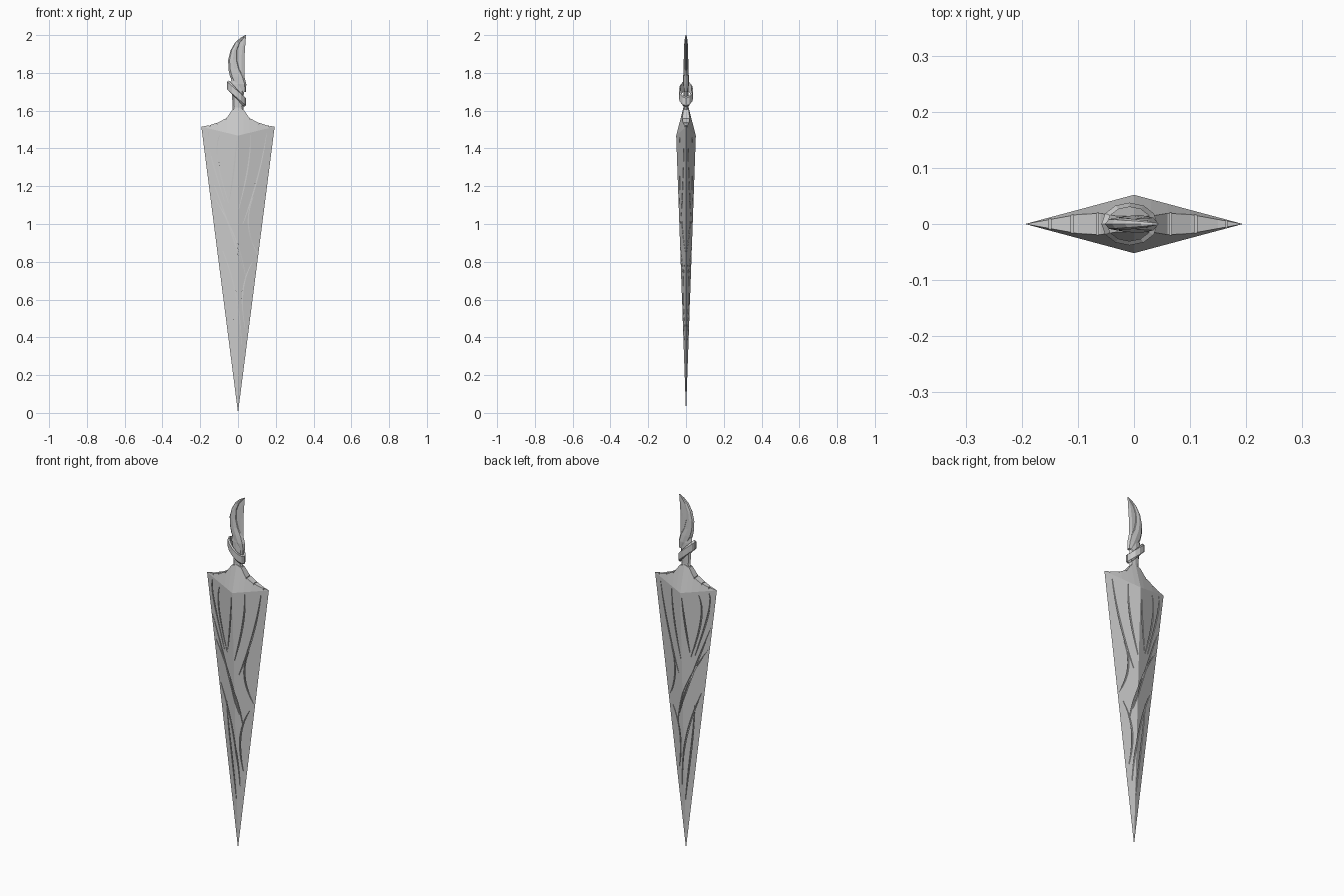
import bpy, bmesh, math

if "Cube" in bpy.data.objects:
    bpy.data.objects.remove(bpy.data.objects["Cube"])

mat = bpy.data.materials.new("pale grey")
mat.diffuse_color = (0.6, 0.6, 0.6, 1)
mat.use_nodes = True
mat.node_tree.nodes["Principled BSDF"].inputs["Base Color"].default_value = mat.diffuse_color


def make(name, verts, faces):
    me = bpy.data.meshes.new(name)
    bm = bmesh.new()
    vs = [bm.verts.new(v) for v in verts]
    for f in faces:
        bm.faces.new([vs[i] for i in f])
    bmesh.ops.recalc_face_normals(bm, faces=bm.faces)
    bm.to_mesh(me)
    bm.free()
    me.materials.append(mat)
    ob = bpy.data.objects.new(name, me)
    bpy.context.collection.objects.link(ob)
    return ob


def skin(rings, closed=False):
    """Join equal rings of points into a capped or closed tube."""
    n, m = len(rings[0]), len(rings)
    verts = [p for r in rings for p in r]
    faces = []
    for k in range(m if closed else m - 1):
        a, b = k * n, (k + 1) % m * n
        for i in range(n):
            j = (i + 1) % n
            faces.append((a + i, a + j, b + j, b + i))
    if not closed:
        faces += [tuple(range(n)), tuple(range((m - 1) * n, m * n))]
    return verts, faces


def loft(name, sections, sides=8):
    """Stack flattened rings given as (z, left x, right x, half depth)."""
    rings = []
    for z, l, r, h in sections:
        ts = [2 * math.pi * i / sides for i in range(sides)]
        rings.append([((l + r) / 2 + (r - l) / 2 * math.cos(t), h * math.sin(t), z) for t in ts])
    return make(name, *skin(rings))


# Blade: diamond wedge with bevelled, sweeping shoulders
W, D, ZC, ZR = 0.194, 0.052, 1.515, 1.468
half = [(0.15, 1.523, 0.008), (0.1, 1.54, 0.017), (0.06, 1.562, 0.019), (0.03, 1.605, 0.014)]
cols = [(-x, z, h) for x, z, h in half] + [(0, 1.615, 0.014)] + [(x, z, h) for x, z, h in half[::-1]]
verts = [(0, 0, 0), (-W, 0, ZC), (W, 0, ZC)]
for x, z, h in cols:
    k = 1 - abs(x) / W
    for s in (-1, 1):
        verts += [(x, s * D * k, ZC - (ZC - ZR) * k), (x, s * h, z)]
n = len(cols)
faces = []
for o in (0, 2):
    low = [3 + 4 * i + o for i in range(n)]
    mid = n // 2
    faces += [[0, 1] + low[:mid + 1], [0] + low[mid:] + [2]]
    faces += [(a, b, b + 1, a + 1) for a, b in zip(low, low[1:])]
    faces += [(1, low[0], low[0] + 1), (2, low[-1], low[-1] + 1)]
top = [4 + 4 * i for i in range(n)]
faces += [(a, b, b + 2, a + 2) for a, b in zip(top, top[1:])]
faces += [(1, top[0], top[0] + 2), (2, top[-1], top[-1] + 2)]
blade = make("blade", verts, faces)


# Flowing grain grooves: three points each, as (fraction of half width, height)
grain = [
    ((-.52, 1.47), (-.62, 1.32), (-.35, 1.11)),
    ((-.04, 1.44), (-.14, 1.28), (-.31, 1.13)),
    ((.35, 1.47), (.3, 1.28), (.03, 1.08)),
    ((.8, 1.48), (.62, 1.22), (.2, 1.0)),
    ((-.8, 1.49), (-.82, 1.36), (-.5, 1.12)),
    ((-.97, 1.17), (-.05, .90), (.45, .71)),
    ((-.97, 1.30), (-.4, 1.0), (.25, .77)),
    ((-.97, .94), (-.2, .65), (.4, .36)),
    ((.55, 1.14), (.45, .98), (.97, .84)),
    ((-.6, .83), (-.5, .54), (-.1, .28)),
    ((.75, .80), (.3, .62), (.65, .45)),
]


def groove(pts, side, half_width=0.0035, depth=0.007, steps=14):
    path = []
    for i in range(steps + 1):
        t = i / steps
        w = ((1 - t) * (1 - 2 * t), 4 * t * (1 - t), t * (2 * t - 1))
        u = sum(a * p[0] for a, p in zip(w, pts))
        z = sum(a * p[1] for a, p in zip(w, pts))
        path.append((u, z))
    xz = [(u * W * z / ZC, z) for u, z in path]
    rings = []
    for i, (u, z) in enumerate(path):
        a, b = xz[max(i - 1, 0)], xz[min(i + 1, steps)]
        dx, dz = b[0] - a[0], b[1] - a[1]
        ln = math.hypot(dx, dz)
        hw = half_width * (0.3 + 0.7 * math.sin(math.pi * i / steps))
        ox, oz = -dz / ln * hw, dx / ln * hw
        y = D * z / ZR * (1 - abs(u))
        lo, hi = max(y - depth, 0.0015), y + 0.02
        x = xz[i][0]
        rings.append([(x - ox, side * lo, z - oz), (x + ox, side * lo, z + oz),
                      (x + ox, side * hi, z + oz), (x - ox, side * hi, z - oz)])
    return make("groove_cutter", *skin(rings))


cutters = [groove(p, s) for p in grain for s in (-1, 1)]

# Short grooves across the top of the shoulders
for x, z in ((-.15, 1.523), (-.11, 1.537), (-.065, 1.559), (.065, 1.559), (.11, 1.537), (.165, 1.52)):
    rings = [[(x + a, s * 0.06, z + b) for a, b in ((-.002, -.007), (.002, -.007), (.002, .03), (-.002, .03))]
             for s in (-1, 1)]
    cutters.append(make("shoulder_cutter", *skin(rings)))

helpers = bpy.data.collections.new("cutters")
bpy.context.scene.collection.children.link(helpers)
for c in cutters:
    bpy.context.collection.objects.unlink(c)
    helpers.objects.link(c)
    c.hide_render = True
    c.hide_viewport = True
mod = blade.modifiers.new("grooves", "BOOLEAN")
mod.operand_type = 'COLLECTION'
mod.collection = helpers
mod.operation = 'DIFFERENCE'
mod.solver = 'EXACT'
mod.use_self = True

# Grip core rising from the shoulders
loft("grip_core", [(1.54, -.05, .05, .017), (1.59, -.032, .032, .014), (1.62, -.028, .028, .012),
                   (1.68, -.032, .03, .014), (1.74, -.04, .036, .014), (1.79, -.035, .034, .009)])

# Curved horn: thick outer crescent and thin inner plate
loft("horn_crescent", [(1.70, .012, .042, .010), (1.74, -.02, .044, .016), (1.78, -.042, .034, .015),
                       (1.82, -.051, .012, .013), (1.87, -.052, -.002, .012), (1.92, -.039, -.002, .011),
                       (1.96, -.016, .012, .009), (1.985, .012, .032, .006), (2.0, .038, .042, .002)])
loft("horn_plate", [(1.72, -.01, .036, .008), (1.80, -.025, .034, .007), (1.88, -.03, .034, .006),
                    (1.94, -.015, .038, .005), (1.98, .012, .041, .003), (1.999, .038, .043, .001)], 6)

# Slanted band wrapped around the grip
rings = []
for i in range(12):
    t = 2 * math.pi * i / 12
    ring = []
    for r, dz in ((0.8, -.027), (1.0, -.02), (1.0, .02), (0.8, .027)):
        ring.append((-.008 - r * .05 * math.cos(t), r * .038 * math.sin(t), 1.69 + .043 * math.cos(t) + dz))
    rings.append(ring)
make("grip_band", *skin(rings, True))
